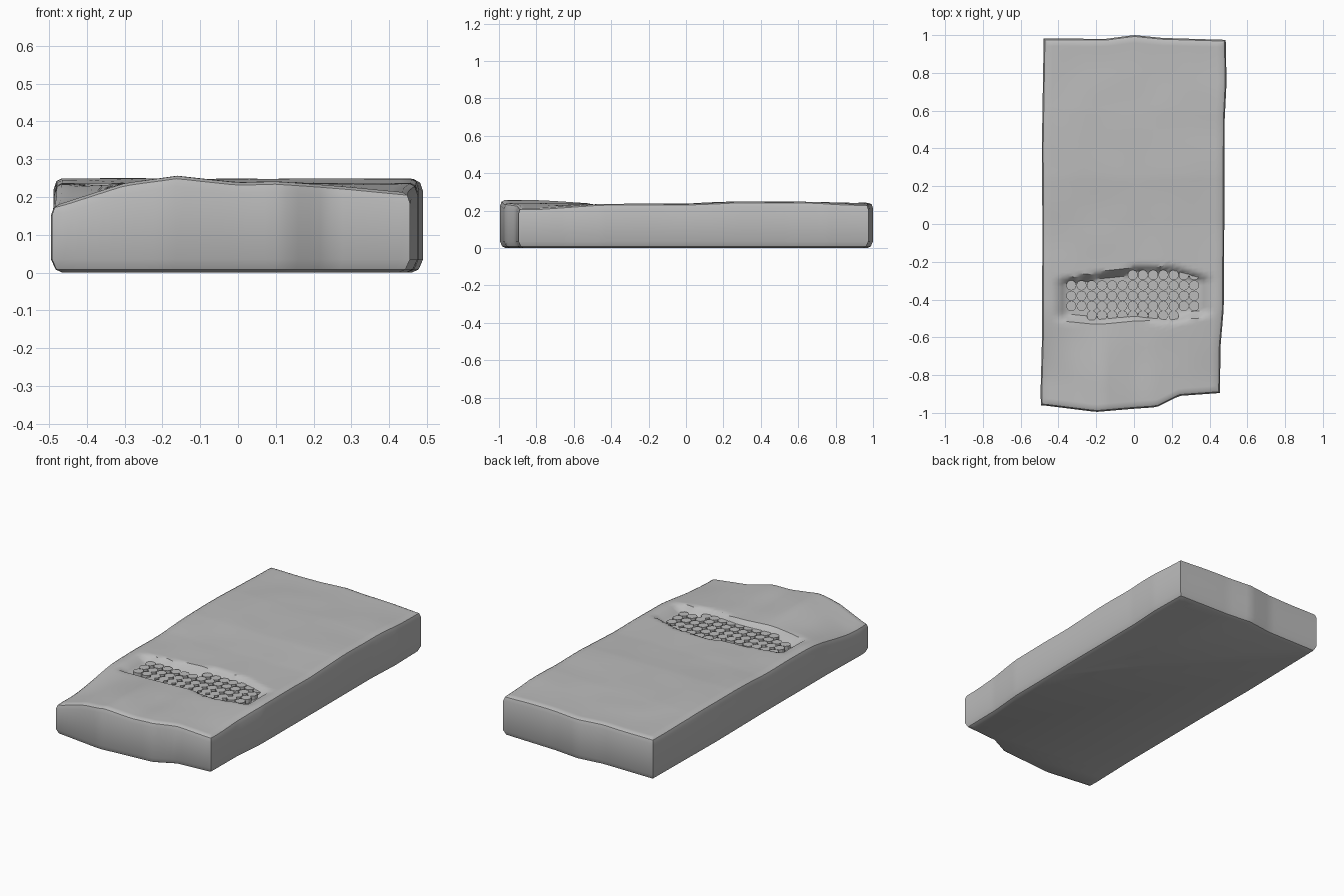
import bpy, bmesh
from mathutils import Vector, noise

if "Cube" in bpy.data.objects:
    bpy.data.objects.remove(bpy.data.objects["Cube"])

# One stone grey for everything
stone = bpy.data.materials.new("stone_grey")
stone.use_nodes = True
stone.diffuse_color = (0.5, 0.5, 0.5, 1)
stone.node_tree.nodes["Principled BSDF"].inputs["Base Color"].default_value = (0.5, 0.5, 0.5, 1)


def curve(points, t):
    """Piecewise linear value through (position, value) points."""
    if t <= points[0][0]:
        return points[0][1]
    for (a, va), (b, vb) in zip(points, points[1:]):
        if t <= b:
            return va + (vb - va) * (t - a) / (b - a)
    return points[-1][1]


def step(a, b, t):
    t = min(max((t - a) / (b - a), 0), 1)
    return t * t * (3 - 2 * t)


# Worn outline of the slab, and its crown lines
LEFT = [(-1, -0.49), (-0.9, -0.495), (-0.6, -0.487), (0, -0.485), (0.4, -0.488), (1, -0.478)]
RIGHT = [(-0.9, 0.455), (-0.65, 0.458), (-0.45, 0.475), (0, 0.478), (0.55, 0.48), (0.75, 0.49), (1, 0.485)]
FRONT = [(-0.48, -0.96), (-0.2, -0.995), (0, -0.978), (0.12, -0.97), (0.24, -0.91), (0.45, -0.895)]
BACK = [(-0.47, 0.982), (-0.15, 0.98), (0, 1.0), (0.15, 0.985), (0.48, 0.975)]
FRONT_CROWN = [(-0.48, 0.18), (-0.3, 0.235), (-0.16, 0.256), (0, 0.237), (0.1, 0.24), (0.3, 0.226), (0.45, 0.212)]
BACK_CROWN = [(-0.47, 0.24), (-0.2, 0.242), (0.2, 0.242), (0.47, 0.235)]
LENGTH_CROWN = [(-0.25, 0.236), (0, 0.237), (0.25, 0.248), (0.6, 0.248), (0.9, 0.24)]
# Rear and front lips of the hollow
REAR_LIP = [(-0.36, -0.28), (-0.2, -0.255), (-0.06, -0.235), (0, -0.217), (0.2, -0.22), (0.36, -0.265)]
FRONT_LIP = [(-0.34, -0.525), (-0.2, -0.53), (0, -0.51), (0.2, -0.53), (0.35, -0.5)]


def crown(x, y):
    z = curve(LENGTH_CROWN, y)
    z += (curve(FRONT_CROWN, x) - z) * (1 - step(-0.85, -0.4, y))
    z += (curve(BACK_CROWN, x) - z) * step(0.7, 1, y)
    rear, front = curve(REAR_LIP, x), curve(FRONT_LIP, x)
    hollow = step(front, front + 0.045, y) * (1 - step(rear - 0.045, rear, y))
    hollow *= step(-0.42, -0.34, x) * (1 - step(0.33, 0.42, x))
    return z - 0.05 * hollow


# Slab: grid crown, skirt rings pulled down from its border, flat underside
INSETS = [0.02, 0.007, 0, 0, 0.012, 0.03]


def ring_height(layer, top):
    return [top, top - 0.007, top - 0.028, 0.035, 0.008, 0][layer]


def place(co):
    u, v, layer = co.x + 0.5, co.y + 0.5, round(co.z)
    inset = INSETS[layer]
    x = y = 0
    for _ in range(3):
        left, right = curve(LEFT, y) + inset, curve(RIGHT, y) - inset
        x = left + (right - left) * u
        front, back = curve(FRONT, x) + inset, curve(BACK, x) - inset
        y = front + (back - front) * v
    return Vector((x, y, ring_height(layer, crown(x, y))))


bm = bmesh.new()
bmesh.ops.create_grid(bm, x_segments=32, y_segments=96, size=0.5)
for layer in range(1, len(INSETS)):
    border = [e for e in bm.edges if e.is_boundary]
    made = bmesh.ops.extrude_edge_only(bm, edges=border)["geom"]
    for vert in made:
        if isinstance(vert, bmesh.types.BMVert):
            vert.co.z = layer
bmesh.ops.contextual_create(bm, geom=[e for e in bm.edges if e.is_boundary])
for vert in bm.verts:
    layer = round(vert.co.z)
    vert.co = place(vert.co)
    if layer < 2:
        vert.co.z += 0.003 * noise.noise(vert.co * 5)
bmesh.ops.recalc_face_normals(bm, faces=bm.faces)


def finish(bm, name, angle):
    mesh = bpy.data.meshes.new(name)
    bm.to_mesh(mesh)
    bm.free()
    mesh.materials.append(stone)
    obj = bpy.data.objects.new(name, mesh)
    bpy.context.collection.objects.link(obj)
    bpy.ops.object.select_all(action="DESELECT")
    obj.select_set(True)
    bpy.context.view_layer.objects.active = obj
    bpy.ops.object.shade_smooth_by_angle(angle=angle)
    return obj


finish(bm, "stone_slab", 0.6)

# Packed round studs in the hollow: (row y, first column, last column)
PITCH = 0.0542
ROWS = [(-0.27, 6, 12), (-0.325, 0, 12), (-0.38, 0, 12), (-0.434, 0, 12), (-0.484, 2, 10)]
bm = bmesh.new()
for y, first, last in ROWS:
    for column in range(first, last + 1):
        x = -0.332 + column * PITCH
        top = 0.212 + 0.004 * noise.noise(Vector((x * 9, y * 9, 0)))
        stud = bmesh.ops.create_cone(bm, cap_ends=True, segments=12, radius1=0.027,
                                     radius2=0.027, depth=0.05)
        bmesh.ops.translate(bm, verts=stud["verts"], vec=(x, y, top - 0.025))
finish(bm, "hollow_studs", 0.5)
